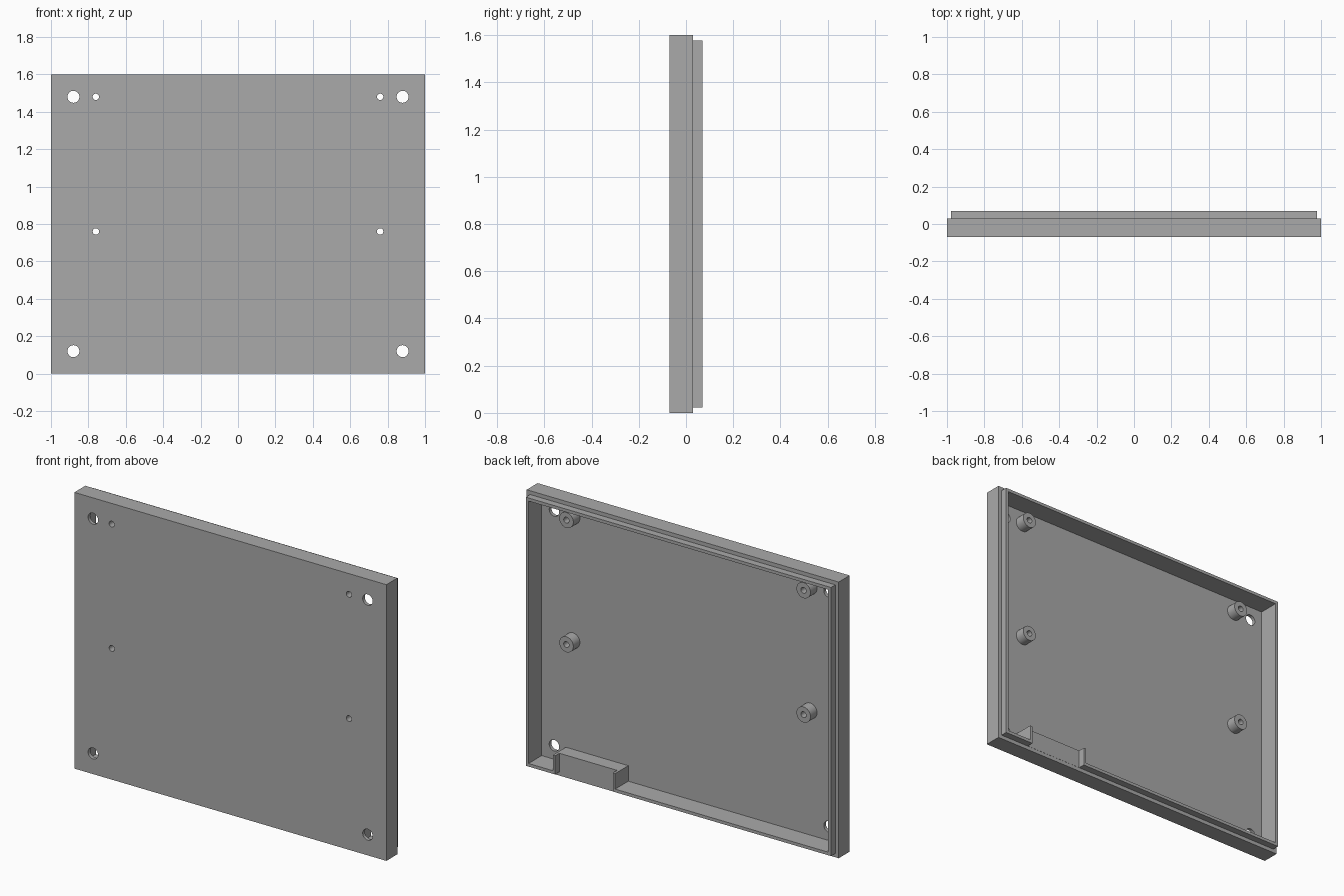
import bpy, bmesh
from mathutils import Matrix, Vector

if "Cube" in bpy.data.objects:
    bpy.data.objects.remove(bpy.data.objects["Cube"], do_unlink=True)

# Main dimensions
W, H = 1.0, 1.6                 # half width, height
FRONT, FLOOR, RIM, LIP = -0.07, -0.05, 0.03, 0.07
POST_TOP = 0.01
CORNERS = [(x, z) for x in (-0.88, 0.88) for z in (0.12, 1.48)]
POSTS = [(x, z) for x in (-0.76, 0.76) for z in (0.76, 1.48)]

grey = bpy.data.materials.new("plain grey")
grey.use_nodes = True
grey.diffuse_color = (0.4, 0.4, 0.4, 1)
grey.node_tree.nodes["Principled BSDF"].inputs["Base Color"].default_value = (0.4, 0.4, 0.4, 1)


def add_cylinder(bm, x, z, radius, y0, y1):
    place = Matrix.Translation((x, (y0 + y1) / 2, z)) @ Matrix.Rotation(1.5707963, 4, 'X')
    bmesh.ops.create_cone(bm, cap_ends=True, segments=32, radius1=radius,
                          radius2=radius, depth=y1 - y0, matrix=place)


def add_box(bm, low, high):
    low, high = Vector(low), Vector(high)
    place = Matrix.Translation((low + high) / 2) @ Matrix.Diagonal((*(high - low), 1))
    bmesh.ops.create_cube(bm, size=1, matrix=place)


def finish(name, bm):
    bmesh.ops.recalc_face_normals(bm, faces=bm.faces)
    mesh = bpy.data.meshes.new(name)
    bm.to_mesh(mesh)
    bm.free()
    mesh.materials.append(grey)
    obj = bpy.data.objects.new(name, mesh)
    bpy.context.scene.collection.objects.link(obj)
    return obj


# Shell: rectangular rings from the front face, round the stepped rim, to the floor
bm = bmesh.new()
rings = []
for inset, y in [(0, FRONT), (0, RIM), (0.022, RIM), (0.022, LIP), (0.04, LIP), (0.04, FLOOR)]:
    a, low, high = W - inset, inset, H - inset
    rings.append([bm.verts.new((x, y, z)) for x, z in
                  ((-a, low), (a, low), (a, high), (-a, high))])
for near, far in zip(rings, rings[1:]):
    for i in range(4):
        j = (i + 1) % 4
        bm.faces.new((near[i], near[j], far[j], far[i]))
bm.faces.new(rings[0])
bm.faces.new(rings[-1])
shell = finish("tray_shell", bm)

# Mounting posts
bm = bmesh.new()
for x, z in POSTS:
    add_cylinder(bm, x, z, 0.045, FLOOR, POST_TOP)
posts = finish("mounting_posts", bm)

# Raised surround of the notch in the bottom rim
bm = bmesh.new()
add_box(bm, (0.405, FLOOR, 0.04), (0.805, LIP, 0.13))
surround = finish("notch_surround", bm)

# Cutter: corner holes, post bores and the rim notch
bm = bmesh.new()
for x, z in CORNERS:
    add_cylinder(bm, x, z, 0.032, -0.2, 0.2)
for x, z in POSTS:
    add_cylinder(bm, x, z, 0.017, -0.2, 0.2)
add_box(bm, (0.42, RIM + 0.001, -0.1), (0.79, 0.2, 0.2))
cutter = finish("hole_cutter", bm)
cutter.hide_render = True

# Cut every part, then bake the result
parts = (shell, posts, surround)
for part in parts:
    mod = part.modifiers.new("cuts", 'BOOLEAN')
    mod.operation = 'DIFFERENCE'
    mod.solver = 'EXACT'
    mod.object = cutter
bpy.context.view_layer.update()
graph = bpy.context.evaluated_depsgraph_get()
baked = [bpy.data.meshes.new_from_object(p.evaluated_get(graph)) for p in parts]
for part, mesh in zip(parts, baked):
    part.modifiers.clear()
    part.data = mesh
bpy.data.objects.remove(cutter, do_unlink=True)

# Smooth round walls, sharp edges elsewhere
bpy.ops.object.select_all(action='DESELECT')
for part in parts:
    part.select_set(True)
bpy.context.view_layer.objects.active = shell
bpy.ops.object.shade_smooth_by_angle(angle=0.6)
